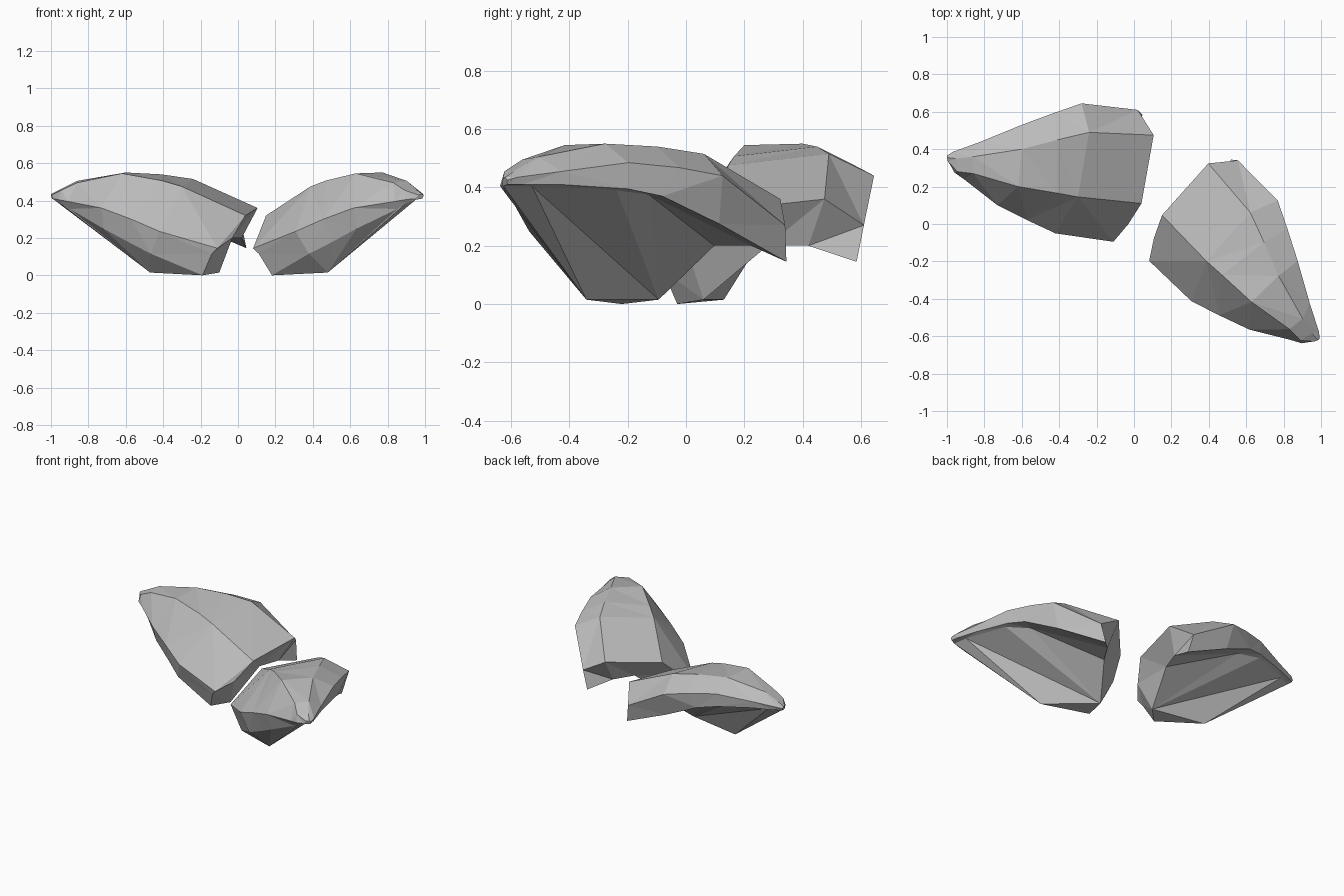
import bpy
import bmesh
import math
from mathutils import Matrix, Vector

cube = bpy.data.objects.get("Cube")
if cube:
    bpy.data.objects.remove(cube, do_unlink=True)

# One neutral grey for both pieces
grey = bpy.data.materials.new("stone_grey")
grey.use_nodes = True
colour = (0.5, 0.5, 0.5, 1.0)
grey.diffuse_color = colour
grey.node_tree.nodes["Principled BSDF"].inputs["Base Color"].default_value = colour

# Lengthwise profile lines of the shell, each running from the tip to the wide end
lip = [(-.995, .36, .41), (-.95, .385, .41), (-.82, .435, .41), (-.6, .525, .395),
       (-.48, .565, .37), (-.26, .6, .275), (.045, .585, .145)]
rim = [(-1, .365, .425), (-.97, .385, .435), (-.82, .44, .455), (-.6, .53, .485),
       (-.43, .593, .468), (-.28, .645, .44), (.02, .61, .27)]
crest = [(-1, .355, .435), (-.95, .35, .46), (-.86, .36, .505), (-.6, .4, .55),
         (-.41, .45, .54), (-.24, .49, .515), (.105, .475, .36)]
shoulder = [(-.995, .335, .43), (-.945, .28, .455), (-.86, .27, .495), (-.62, .2, .545),
            (-.41, .165, .507), (-.3, .145, .475), (.04, .11, .32)]
side = [(-.985, .32, .41), (-.96, .275, .405), (-.91, .24, .395), (-.73, .1, .36),
        (-.57, .02, .3), (-.42, -.05, .235), (-.11, -.095, .145)]
keel = [(-.985, .325, .405), (-.95, .285, .385), (-.9, .265, .355), (-.72, .13, .25),
        (-.59, .07, .18), (-.465, .005, .115), (-.14, -.08, .115)]

# Single corner points of the foot, the undercut and the wide end
corners = {
    "foot_tip": (-.47, .13, .015),
    "foot_side": (-.19, -.03, 0),
    "foot_end": (-.1, .06, .015),
    "cut_tip": (-.9, .375, .405),
    "cut_front": (-.62, .49, .39),
    "cut_mid": (-.46, .465, .375),
    "cut_end": (.02, .42, .2),
    "waist": (-.03, .28, .2),
    "throat": (-.03, 0, .2),
}


def build_shell(name, transform):
    """Loft the profile lines, then close the foot, undercut and end."""
    bm = bmesh.new()

    def add_vert(point):
        return bm.verts.new(transform @ Vector(point))

    rows = [[add_vert(p) for p in line] for line in (lip, rim, crest, shoulder, side, keel)]
    under, edge, top, bend, flank, base = rows
    v = {key: add_vert(p) for key, p in corners.items()}
    foot_tip, foot_side, foot_end = v["foot_tip"], v["foot_side"], v["foot_end"]
    cut_tip, cut_front, cut_mid, cut_end = v["cut_tip"], v["cut_front"], v["cut_mid"], v["cut_end"]
    waist, throat = v["waist"], v["throat"]

    # Outer skin and blunt tip
    for upper, lower in zip(rows, rows[1:]):
        for i in range(len(upper) - 1):
            bm.faces.new((upper[i], upper[i + 1], lower[i + 1], lower[i]))
    bm.faces.new([row[0] for row in rows])

    # Foot and lower side
    for a, b in zip(base[:-2], base[1:-1]):
        bm.faces.new((a, b, foot_tip))
    bm.faces.new((base[-2], base[-1], foot_side, foot_tip))
    bm.faces.new((foot_tip, foot_side, foot_end))
    bm.faces.new((base[0], foot_tip, cut_tip))
    bm.faces.new((under[0], base[0], cut_tip))

    # Undercut body, fanned from the end of the foot
    body = (foot_tip, cut_tip, cut_front, cut_mid, waist)
    for a, b in zip(body, body[1:]):
        bm.faces.new((a, b, foot_end))

    # Underside of the lip
    for a, b in zip(under[:2], under[1:3]):
        bm.faces.new((a, cut_tip, b))
    bm.faces.new((under[2], cut_tip, cut_front, under[3]))
    bm.faces.new((under[3], cut_front, cut_mid, under[4]))
    bm.faces.new((under[4], cut_mid, under[5]))
    bm.faces.new((under[5], cut_mid, cut_end, under[6]))
    bm.faces.new((cut_mid, waist, cut_end))

    # Wide end
    bm.faces.new((edge[-1], under[-1], cut_end))
    bm.faces.new((top[-1], edge[-1], cut_end, waist))
    bm.faces.new((bend[-1], top[-1], waist, throat))
    bm.faces.new((throat, waist, foot_end))
    bm.faces.new((bend[-1], throat, flank[-1]))
    bm.faces.new((flank[-1], throat, foot_end, foot_side, base[-1]))

    # Split bent faces so every facet is flat
    bmesh.ops.triangulate(bm, faces=bm.faces[:], quad_method="SHORT_EDGE")
    bmesh.ops.recalc_face_normals(bm, faces=bm.faces[:])

    mesh = bpy.data.meshes.new(name)
    bm.to_mesh(mesh)
    bm.free()
    mesh.materials.append(grey)
    bpy.context.collection.objects.link(bpy.data.objects.new(name, mesh))


# The second shell is a mirrored, turned copy of the first
mirror = (Matrix.Translation((.088, -.052, 0))
          @ Matrix.Rotation(math.radians(128.1), 4, "Z")
          @ Matrix.Scale(-1, 4, (0, 1, 0)))
build_shell("right_shell", Matrix.Identity(4))
build_shell("left_shell", mirror)
